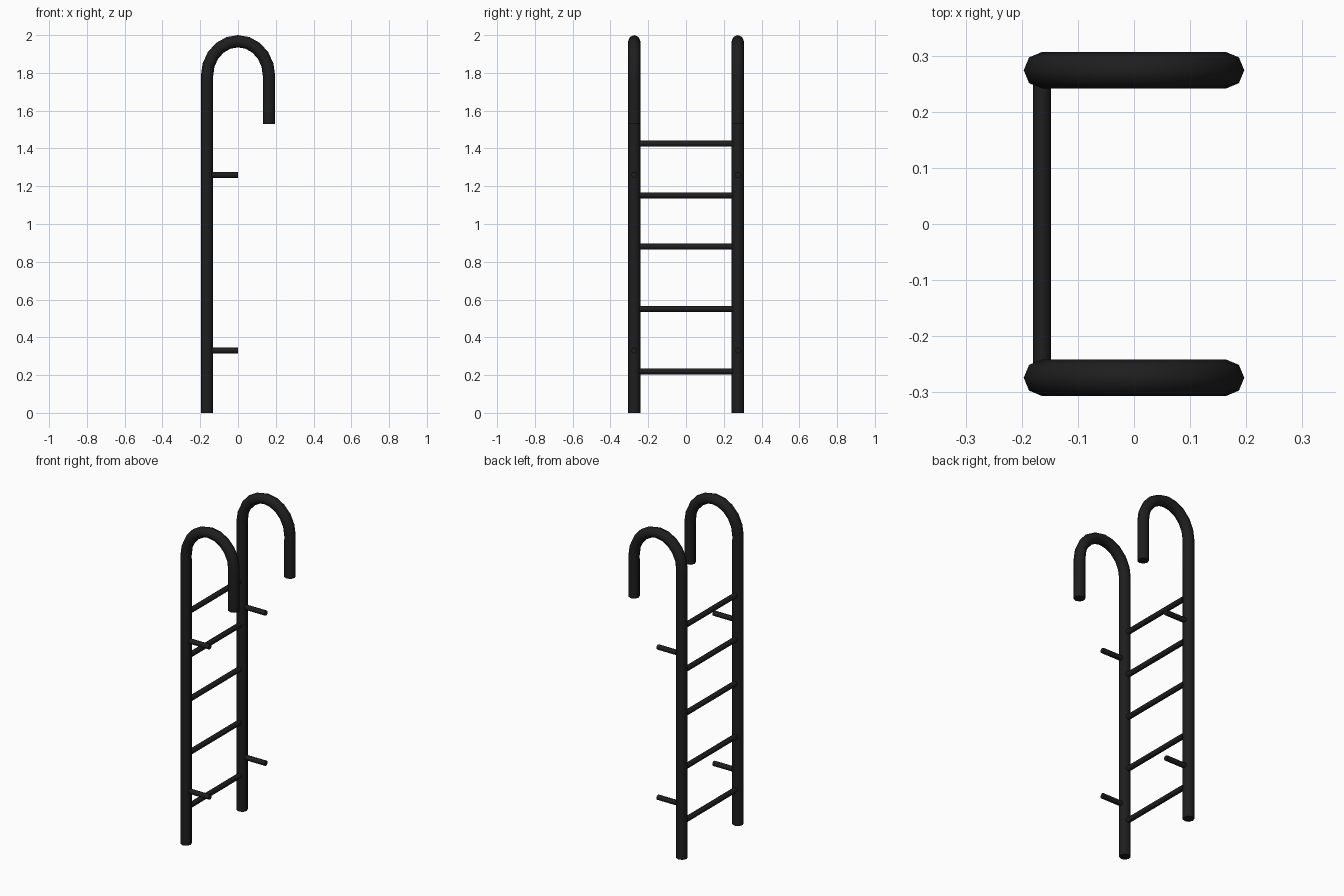
import bpy, bmesh, math
from mathutils import Vector

if "Cube" in bpy.data.objects:
    bpy.data.objects.remove(bpy.data.objects["Cube"])

SIDES = 8
RAIL_X, RAIL_Y, RAIL_R = 0.164, 0.274, 0.0325
ROD_R = 0.016

black = bpy.data.materials.new("black_metal")
black.diffuse_color = (0.013, 0.013, 0.013, 1)
black.use_nodes = True
black.node_tree.nodes["Principled BSDF"].inputs["Base Color"].default_value = black.diffuse_color


def tube(name, path, radius, side):
    """Sweep a capped octagon along a planar path; side is the plane normal."""
    pts = [Vector(p) for p in path]
    side = Vector(side)
    bm = bmesh.new()
    rings = []
    for i, p in enumerate(pts):
        tangent = (pts[min(i + 1, len(pts) - 1)] - pts[max(i - 1, 0)]).normalized()
        other = side.cross(tangent)
        rings.append([bm.verts.new(p + radius * (math.cos(a) * side + math.sin(a) * other))
                      for a in (2 * math.pi * k / SIDES for k in range(SIDES))])
    for a, b in zip(rings, rings[1:]):
        for k in range(SIDES):
            n = (k + 1) % SIDES
            bm.faces.new((a[k], a[n], b[n], b[k]))
    bm.faces.new(rings[0])
    bm.faces.new(rings[-1])
    bmesh.ops.recalc_face_normals(bm, faces=bm.faces)
    mesh = bpy.data.meshes.new(name)
    bm.to_mesh(mesh)
    bm.free()
    mesh.materials.append(black)
    obj = bpy.data.objects.new(name, mesh)
    bpy.context.collection.objects.link(obj)
    bpy.ops.object.select_all(action='DESELECT')
    obj.select_set(True)
    bpy.context.view_layer.objects.active = obj
    bpy.ops.object.shade_smooth_by_angle(angle=math.radians(50))
    return obj


# Side rails with hooked tops, and wall standoffs
spring = 1.785
rise = 2.0 - RAIL_R - spring
for y, tag in ((-RAIL_Y, "front"), (RAIL_Y, "back")):
    path = [(-RAIL_X, y, 0)]
    for i in range(11):
        a = math.pi * (1 - i / 10)
        path.append((RAIL_X * math.cos(a), y, spring + rise * math.sin(a)))
    path.append((RAIL_X, y, 1.53))
    # keep the straight runs straight next to the bend
    path.insert(1, (-RAIL_X, y, spring - 0.03))
    path.insert(-1, (RAIL_X, y, spring - 0.03))
    tube(f"{tag}_rail", path, RAIL_R, (0, 1, 0))
    for z, level in ((0.33, "lower"), (1.26, "upper")):
        tube(f"{tag}_{level}_standoff", [(-RAIL_X, y, z), (0, y, z)], ROD_R, (0, 1, 0))

# Rungs
for i, z in enumerate((0.22, 0.55, 0.88, 1.152, 1.425)):
    tube(f"rung_{i + 1}", [(-RAIL_X, -RAIL_Y, z), (-RAIL_X, RAIL_Y, z)], ROD_R, (1, 0, 0))
